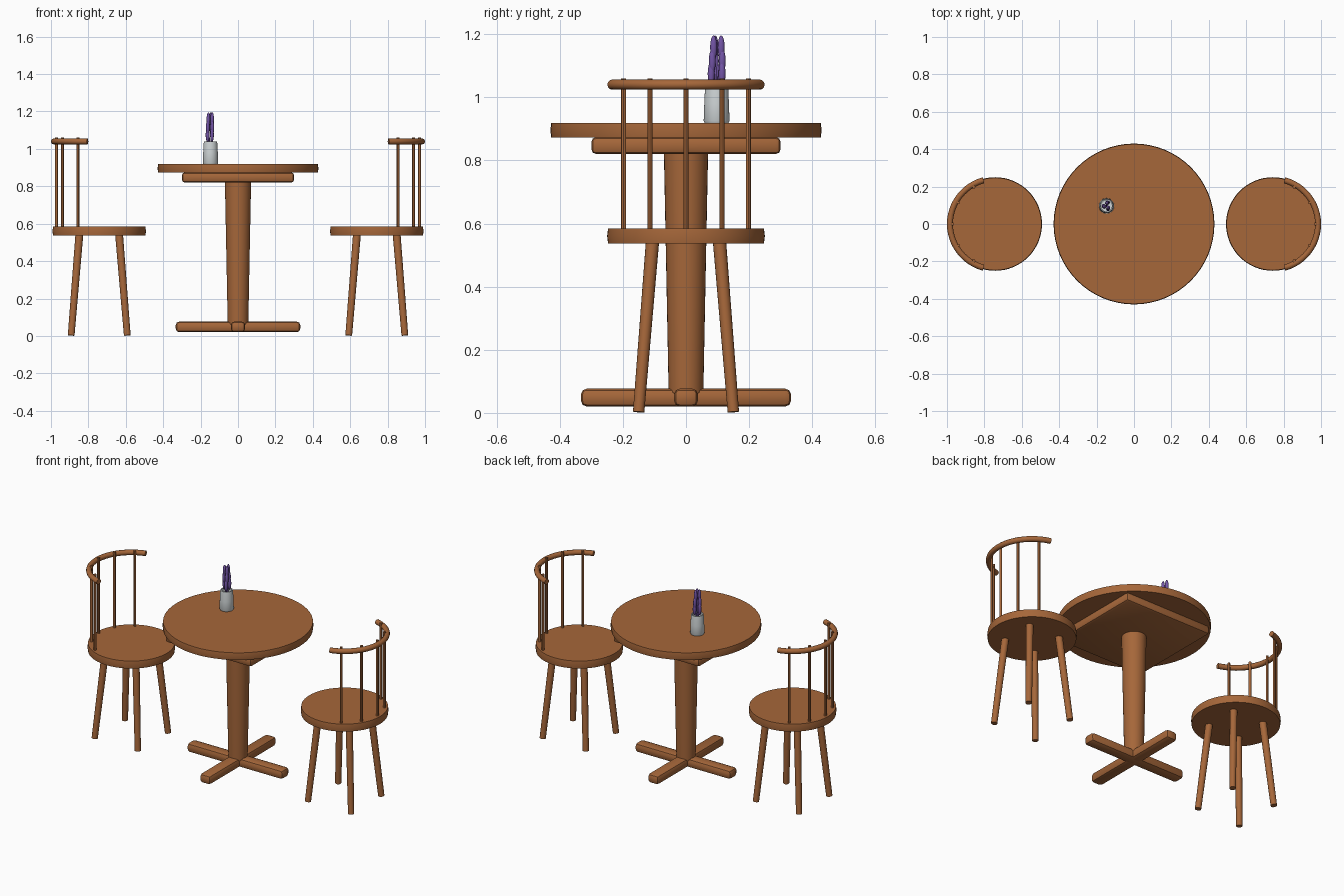
import bpy, bmesh, math
from mathutils import Vector, Matrix

if "Cube" in bpy.data.objects:
    bpy.data.objects.remove(bpy.data.objects["Cube"])


def material(name, rgb):
    m = bpy.data.materials.new(name)
    m.diffuse_color = (*rgb, 1)
    m.use_nodes = True
    m.node_tree.nodes["Principled BSDF"].inputs["Base Color"].default_value = m.diffuse_color
    return m


WOOD = material("warm_wood", (0.38, 0.135, 0.042))
CERAMIC = material("pale_ceramic", (0.62, 0.66, 0.67))
PURPLE = material("purple_petal", (0.17, 0.09, 0.38))


def finish(bm, name, mat, angle=30):
    bmesh.ops.recalc_face_normals(bm, faces=bm.faces)
    mesh = bpy.data.meshes.new(name)
    bm.to_mesh(mesh)
    bm.free()
    mesh.materials.append(mat)
    ob = bpy.data.objects.new(name, mesh)
    bpy.context.collection.objects.link(ob)
    bpy.ops.object.select_all(action='DESELECT')
    ob.select_set(True)
    bpy.context.view_layer.objects.active = ob
    bpy.ops.object.shade_smooth_by_angle(angle=math.radians(angle))
    return ob


def lathe(name, profile, mat, x=0, y=0, n=32):
    """Turned solid from (radius, z) pairs, capped at both ends."""
    bm = bmesh.new()
    rings = []
    for r, z in profile:
        rings.append([bm.verts.new((x + r * math.cos(2 * math.pi * i / n),
                                    y + r * math.sin(2 * math.pi * i / n), z))
                      for i in range(n)])
    for a, b in zip(rings, rings[1:]):
        for i in range(n):
            j = (i + 1) % n
            bm.faces.new((a[i], a[j], b[j], b[i]))
    bm.faces.new(rings[0])
    bm.faces.new(rings[-1])
    return finish(bm, name, mat)


def rod(name, p, q, r1, r2, mat, n=16):
    """Tapered round rod from point p to point q."""
    p, q = Vector(p), Vector(q)
    bm = bmesh.new()
    turn = (q - p).to_track_quat('Z', 'Y').to_matrix().to_4x4()
    bmesh.ops.create_cone(bm, cap_ends=True, segments=n, radius1=r1, radius2=r2,
                          depth=(q - p).length,
                          matrix=Matrix.Translation((p + q) / 2) @ turn)
    return finish(bm, name, mat)


def block(name, size, z, bevel):
    """Box with rounded edges, centred on the table axis."""
    bm = bmesh.new()
    bmesh.ops.create_cube(bm, size=1, matrix=Matrix.Translation((0, 0, z))
                          @ Matrix.Diagonal((*size, 1)))
    bmesh.ops.bevel(bm, geom=bm.edges[:], offset=bevel, segments=2,
                    profile=0.5, affect='EDGES')
    return finish(bm, name, WOOD, 25)


def disc(name, r, z0, z1, x=0):
    """Round board with a faintly crowned rim."""
    return lathe(name, [(r - 0.003, z0), (r, (z0 + z1) / 2), (r - 0.003, z1)],
                 WOOD, x, n=64)


def chair(s, side):
    cx = s * 0.742
    disc(side + "_seat", 0.25, 0.537, 0.584, cx)
    # splayed legs
    for i in (-1, 1):
        for j in (-1, 1):
            rod(side + "_leg", (cx + i * 0.15, j * 0.15, 0.003),
                (cx + i * 0.106, j * 0.106, 0.545), 0.018, 0.021, WOOD)
    # back spindles
    for deg in (-60, -30, 0, 30, 60):
        a = math.radians(deg)
        x, y = cx + s * 0.228 * math.cos(a), 0.228 * math.sin(a)
        rod(side + "_spindle", (x, y, 0.575), (x, y, 1.06), 0.008, 0.008, WOOD, 12)
    # curved back rail
    bm = bmesh.new()
    rings, n, steps = [], 12, 24
    for k in range(steps + 1):
        a = math.radians(-75 + 150 * k / steps)
        ring = []
        for i in range(n):
            t = 2 * math.pi * i / n
            r = 0.242 + 0.016 * math.cos(t)
            ring.append(bm.verts.new((cx + s * r * math.cos(a), r * math.sin(a),
                                      1.04 + 0.016 * math.sin(t))))
        rings.append(ring)
    for a, b in zip(rings, rings[1:]):
        for i in range(n):
            j = (i + 1) % n
            bm.faces.new((a[i], a[j], b[j], b[i]))
    bm.faces.new(rings[0])
    bm.faces.new(rings[-1])
    finish(bm, side + "_back_rail", WOOD, 40)


# table
disc("table_top", 0.43, 0.873, 0.918)
block("table_support", (0.6, 0.6, 0.054), 0.847, 0.016)
lathe("pedestal", [(0.045, 0.05), (0.055, 0.065), (0.07, 0.825)], WOOD)
block("foot_beam_x", (0.666, 0.076, 0.057), 0.0485, 0.019)
block("foot_beam_y", (0.076, 0.666, 0.057), 0.0485, 0.019)

# chairs facing the table
chair(-1, "left_chair")
chair(1, "right_chair")

# hollow vase
VX, VY = -0.147, 0.097
lathe("vase", [(0.037, 0.917), (0.041, 0.925), (0.039, 0.98), (0.037, 1.025), (0.035, 1.04),
               (0.029, 1.04), (0.03, 1.0), (0.03, 0.94)], CERAMIC, VX, VY)

# flower stems and petals
for k in range(3):
    a = math.radians(60 + 120 * k)
    dx, dy = 0.012 * math.cos(a), 0.015 * math.sin(a)
    rod("flower_stem", (VX, VY, 0.94), (VX + dx, VY + dy, 1.12), 0.004, 0.004, PURPLE, 8)
    for m, z in enumerate((1.075, 1.115, 1.158)):
        bm = bmesh.new()
        spin = a + m * 0.9
        pos = (VX + dx + 0.004 * math.cos(spin), VY + dy + 0.005 * math.sin(spin), z)
        bmesh.ops.create_uvsphere(bm, u_segments=12, v_segments=8, radius=1,
                                  matrix=Matrix.Translation(pos)
                                  @ Matrix.Diagonal((0.01, 0.011, 0.038, 1)))
        finish(bm, "petal", PURPLE, 60)
